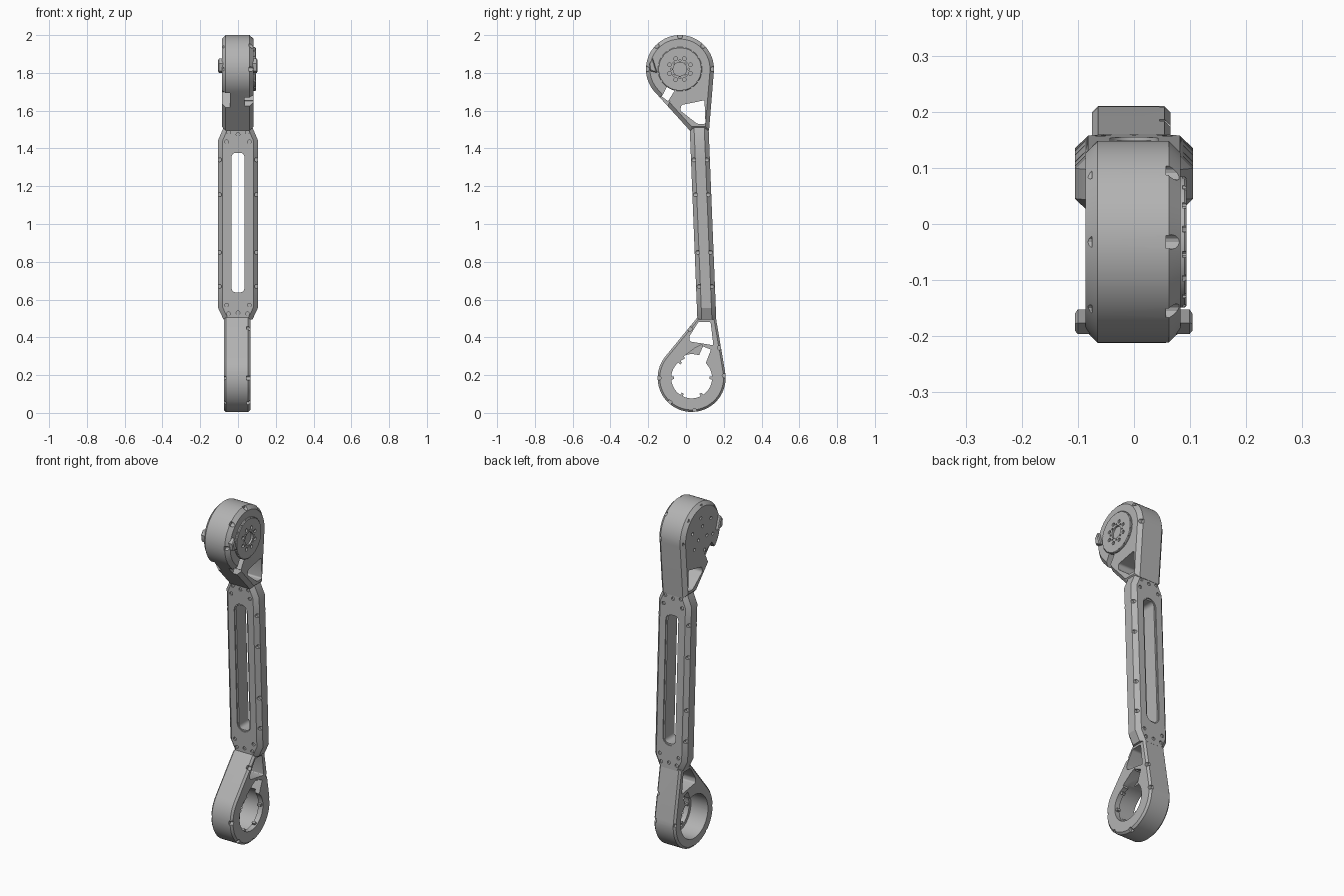
import bpy
import bmesh
from math import cos, sin, pi, radians
from mathutils import Vector
from mathutils.geometry import convex_hull_2d

if "Cube" in bpy.data.objects:
    bpy.data.objects.remove(bpy.data.objects["Cube"])

grey = bpy.data.materials.new("machined_grey")
grey.use_nodes = True
COLOUR = (0.45, 0.45, 0.45, 1)
grey.diffuse_color = COLOUR
grey.node_tree.nodes["Principled BSDF"].inputs["Base Color"].default_value = COLOUR


def circle(a, b, r, n=16):
    return [(a + r * cos(2 * pi * i / n), b + r * sin(2 * pi * i / n)) for i in range(n)]


def hull(points):
    return [points[i] for i in convex_hull_2d(points)]


def polar(centre, r, degrees):
    t = radians(degrees)
    return centre[0] + r * cos(t), centre[1] + r * sin(t)


def prism(name, pts, t0, t1, axis="x", chamfer=0, rounding=0, pick=None):
    """Extrude a 2D profile along x or y, optionally easing its edges."""
    k = 0 if axis == "x" else 1
    place = (lambda a, b: (t0, a, b)) if k == 0 else (lambda a, b: (a, t0, b))
    bm = bmesh.new()
    face = bm.faces.new([bm.verts.new(place(a, b)) for a, b in pts])
    new = bmesh.ops.extrude_face_region(bm, geom=[face])["geom"]
    move = Vector((0, 0, 0))
    move[k] = t1 - t0
    bmesh.ops.translate(bm, vec=move, verts=[g for g in new if isinstance(g, bmesh.types.BMVert)])
    bmesh.ops.recalc_face_normals(bm, faces=bm.faces)

    def on_cap(e):
        return abs(e.verts[0].co[k] - e.verts[1].co[k]) < 1e-5

    if rounding:
        bmesh.ops.bevel(bm, geom=[e for e in bm.edges if not on_cap(e)], offset=rounding,
                        segments=4, profile=0.5, affect="EDGES")
    if chamfer:
        edges = [e for e in bm.edges if on_cap(e) and (pick is None or pick(e))]
        bmesh.ops.bevel(bm, geom=edges, offset=chamfer, segments=1, affect="EDGES")
    mesh = bpy.data.meshes.new(name)
    bm.to_mesh(mesh)
    bm.free()
    obj = bpy.data.objects.new(name, mesh)
    bpy.context.collection.objects.link(obj)
    mesh.materials.append(grey)
    return obj


def cut(obj, *args, **kw):
    """Subtract a prism from a part and discard the cutter."""
    tool = prism("cutter", *args, **kw)
    tool.hide_render = True
    mod = obj.modifiers.new("cut", "BOOLEAN")
    mod.operation, mod.solver, mod.object = "DIFFERENCE", "EXACT", tool
    bpy.context.view_layer.objects.active = obj
    bpy.ops.object.modifier_apply(modifier=mod.name)
    bpy.data.objects.remove(tool)


parts = []

# Upper joint housing: round head running into a narrow neck
HEAD = (-0.032, 1.82)
head = prism("upper_housing", hull(circle(*HEAD, 0.18, 72) + [(0.02, 1.495), (0.122, 1.495)]),
             -0.086, 0.083, chamfer=0.021)
parts.append(head)
cut(head, [(-0.03, 1.60), (-0.025, 1.63), (0.098, 1.655), (0.103, 1.53), (0.06, 1.53)],
    -0.2, 0.2, rounding=0.009)

# Cable opening, with wider notches reaching the front edge on both sides
cut(head, [(-0.128, 1.675), (-0.095, 1.65), (-0.058, 1.709), (-0.10, 1.728)], -0.2, 0.2)
cut(head, [(-0.19, 1.66), (-0.11, 1.58), (-0.05, 1.70), (-0.115, 1.74)], -0.2, -0.042)
cut(head, [(-0.16, 1.64), (-0.11, 1.60), (-0.085, 1.65), (-0.13, 1.68)], 0.035, 0.2)

# Screw pockets around the head rim, deep on one side and shallow on the other
for a in (0, 45, 90, 135, 180):
    y, z = polar(HEAD, 0.174, a)
    cut(head, circle(y, z, 0.013, 12), 0.057, 0.12)
    cut(head, circle(y, z, 0.011, 12), -0.12, -0.075)

# Mounting holes on the flat side of the head
for i in range(6):
    y, z = polar(HEAD, 0.1, 60 * i + 20)
    cut(head, circle(y, z, 0.009, 12), -0.12, -0.076)
for a in (90, 210, 330):
    y, z = polar(HEAD, 0.045, a)
    cut(head, circle(y, z, 0.009, 12), -0.12, -0.076)

# Output flange with bolt circle and scalloped rim
flange = prism("output_flange", circle(*HEAD, 0.117, 64), 0.07, 0.094, chamfer=0.004)
parts.append(flange)
cut(flange, circle(*HEAD, 0.036, 24), 0.078, 0.12)
for i in range(16):
    y, z = polar(HEAD, 0.117, 22.5 * i + 11)
    cut(flange, circle(y, z, 0.006, 10), 0.086, 0.12)
for i in range(8):
    y, z = polar(HEAD, 0.06, 45 * i + 22.5)
    cut(flange, circle(y, z, 0.010, 12), 0.084, 0.12)
    y, z = polar(HEAD, 0.046, 45 * i)
    cut(flange, circle(y, z, 0.005, 10), 0.084, 0.12)

# Stop pin crossing the front of the head
parts.append(prism("stop_pin", [(-0.196, 1.85), (-0.176, 1.877), (-0.152, 1.80), (-0.19, 1.81)],
                   -0.105, 0.104, chamfer=0.005))

# Long arm beam, chamfered along its sides
half = [(0.077, 0.495), (0.105, 0.555), (0.105, 1.445), (0.077, 1.51)]
beam = prism("arm_beam", half + [(-x, z) for x, z in reversed(half)], -0.05, 0.05, axis="y",
             chamfer=0.023, pick=lambda e: min(abs(v.co.x) for v in e.verts) > 0.07
             and e.verts[0].co.x * e.verts[1].co.x > 0)
parts.append(beam)


def slot(w, z0, z1):
    return hull(circle(0, z0 + w, w, 24) + circle(0, z1 - w, w, 24))


cut(beam, [(-0.034, 0.638), (0.034, 0.638), (0.034, 1.377), (-0.034, 1.377)],
    -0.2, 0.2, axis="y", rounding=0.022)
for s in (-1, 1):
    cut(beam, slot(0.043, 0.628, 1.387), s * 0.044, s * 0.1, axis="y")
    # End screws and side screw pockets on each face
    for x, z in ((0.05, 1.485), (0.06, 1.435), (0.06, 0.57), (0.05, 0.525)):
        for m in (-1, 1):
            cut(beam, circle(m * x, z, 0.010, 12), s * 0.042, s * 0.1, axis="y")
    for z in (0.53, 1.475):
        cut(beam, circle(0, z, 0.010, 12), s * 0.042, s * 0.1, axis="y")
    for z in (0.67, 0.85, 1.155, 1.34):
        for m in (-1, 1):
            cut(beam, circle(m * 0.098, z, 0.011, 12), s * 0.026, s * 0.1, axis="y")

# Lean the beam from the lower ring toward the upper head
for v in beam.data.vertices:
    v.co.y += 0.09 - 0.04 * (v.co.z - 1)

# Lower joint ring with a stepped bore
RING = (0.03, 0.185)
ring = prism("lower_ring", hull(circle(*RING, 0.18, 72) + [(0.06, 0.505), (0.158, 0.505)]),
             -0.075, 0.065, chamfer=0.011)
parts.append(ring)
cut(ring, circle(*RING, 0.108, 64), -0.2, 0.2)
cut(ring, circle(*RING, 0.126, 64), -0.2, 0.035)
cut(ring, [(0.02, 0.378), (0.018, 0.405), (0.066, 0.482), (0.13, 0.482), (0.145, 0.358)],
    -0.2, 0.2, rounding=0.008)

# Cable channel leading from the bore
cut(ring, [(0.05, 0.25), (0.06, 0.285), (0.09, 0.352), (0.132, 0.335), (0.10, 0.25)], -0.2, 0.2)
cut(ring, [(0.0, 0.26), (-0.01, 0.30), (0.05, 0.345), (0.085, 0.362), (0.10, 0.25)], 0.0, 0.2)

# Screw pockets around the ring rim
for a in (4, 180, 228, 275):
    y, z = polar(RING, 0.174, a)
    cut(ring, circle(y, z, 0.012, 12), 0.045, 0.12)
    cut(ring, circle(y, z, 0.010, 12), -0.12, -0.064)
for y, z in ((0.178, 0.345), (0.02, 0.445)):
    cut(ring, circle(y, z, 0.012, 12), 0.045, 0.12)

# Locating tabs inside the bore
for a in (0, 127, 180, 240, 300):
    tab = [polar(RING, r, a + d) for r, d in ((0.114, -4), (0.094, -4), (0.094, 4), (0.114, 4))]
    parts.append(prism("bore_tab", tab, 0.038, 0.058))

# Smooth the round surfaces while keeping machined edges crisp
bpy.ops.object.select_all(action="DESELECT")
for p in parts:
    p.select_set(True)
bpy.context.view_layer.objects.active = head
bpy.ops.object.shade_smooth_by_angle(angle=radians(25))
